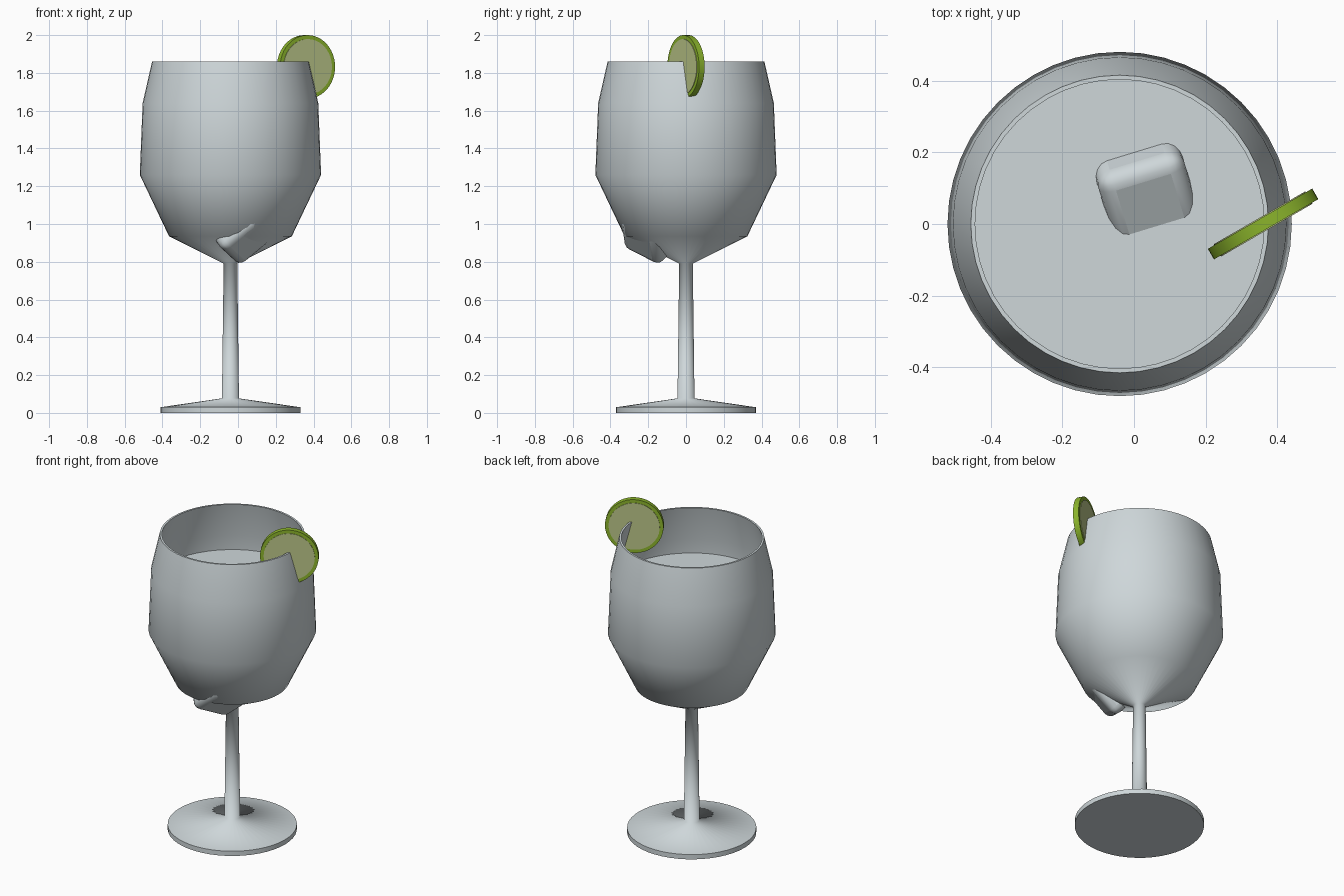
import bpy, bmesh, math
from mathutils import Matrix, Vector

if "Cube" in bpy.data.objects:
    bpy.data.objects.remove(bpy.data.objects["Cube"])

AXIS_X = -0.04   # the glass stands slightly left of centre


def material(name, color):
    m = bpy.data.materials.new(name)
    m.diffuse_color = (*color, 1)
    m.use_nodes = True
    m.node_tree.nodes["Principled BSDF"].inputs["Base Color"].default_value = m.diffuse_color
    return m


GLASS = material("pale_grey", (0.62, 0.68, 0.70))
RIND = material("lime_green", (0.26, 0.46, 0.025))
FLESH = material("pale_lime", (0.50, 0.57, 0.25))


def finish(name, bm, mat):
    mesh = bpy.data.meshes.new(name)
    bm.to_mesh(mesh)
    bm.free()
    mesh.materials.append(mat)
    obj = bpy.data.objects.new(name, mesh)
    bpy.context.collection.objects.link(obj)
    return obj


def lathe(name, profile, mat, sharp, segments=48):
    """Turn (radius, height) points about z; sharp(r, z) picks hard rings."""
    bm = bmesh.new()
    rings = []
    for i in range(segments):
        a = math.tau * i / segments
        rings.append([bm.verts.new((r * math.cos(a), r * math.sin(a), z)) for r, z in profile])
    for i in range(segments):
        a, b = rings[i], rings[(i + 1) % segments]
        for j in range(len(profile) - 1):
            bm.faces.new((a[j], b[j], b[j + 1], a[j + 1]))
    bmesh.ops.remove_doubles(bm, verts=bm.verts, dist=1e-5)
    bmesh.ops.recalc_face_normals(bm, faces=bm.faces)
    for f in bm.faces:
        f.smooth = True
    for e in bm.edges:
        p, q = (v.co for v in e.verts)
        if abs(p.z - q.z) < 1e-5 and abs(p.xy.length - q.xy.length) < 1e-5:
            e.smooth = not sharp(p.xy.length, p.z)
    obj = finish(name, bm, mat)
    obj.location.x = AXIS_X
    return obj


# Glass: foot, stem, outer bowl, rim and inner bowl in one profile
wall = 0.012
bowl = [(0.325, 0.935), (0.48, 1.26), (0.465, 1.64), (0.415, 1.86)]
inner = [(r - wall, z) for r, z in reversed(bowl)]
glass_profile = ([(0, 0), (0.37, 0), (0.37, 0.03), (0.045, 0.077), (0.036, 0.79)]
                 + bowl + inner + [(0.03, 0.815), (0, 0.81)])
lathe("wine_glass", glass_profile, GLASS,
      lambda r, z: z > 1.85 or (z < 0.05 and r > 0.3))

# Drink filling the bowl
lathe("drink", [(0, 0.83), (0.03, 0.83), (0.308, 0.945), (0.465, 1.26), (0.456, 1.55), (0, 1.55)],
      GLASS, lambda r, z: z > 1.5)


# Ice cubes with rounded edges
def ice_cube(name, location, rotation):
    bm = bmesh.new()
    bmesh.ops.create_cube(bm, size=0.25)
    obj = finish(name, bm, GLASS)
    obj.matrix_world = Matrix.Translation(location) @ rotation.to_4x4()
    bevel = obj.modifiers.new("rounding", 'BEVEL')
    bevel.width = 0.045
    bevel.segments = 4
    bpy.context.view_layer.objects.active = obj
    for o in bpy.context.selected_objects:
        o.select_set(False)
    obj.select_set(True)
    bpy.ops.object.shade_smooth_by_angle(angle=math.radians(35))


floating = Matrix.Rotation(math.radians(17), 3, 'Z') @ Matrix.Rotation(math.radians(28), 3, 'X')
ice_cube("floating_ice", (0.03, 0.105, 1.47), floating)

e3 = Vector((-0.44, -0.80, 0.41)).normalized()
e2 = e3.cross(Vector((0.77, -0.08, 0.63))).normalized()
e1 = e2.cross(e3)
ice_cube("sunken_ice", (0.0, -0.176, 0.976), Matrix((e3, e1, e2)).transposed())


# Lime slice on the rim: rind disc with a thin flesh plate on each face
def disc(name, radius, depth, offset, mat):
    bm = bmesh.new()
    bmesh.ops.create_cone(bm, cap_ends=True, segments=48, radius1=radius, radius2=radius, depth=depth)
    for f in bm.faces:
        f.smooth = len(f.verts) == 4
    for e in bm.edges:
        e.smooth = all(len(f.verts) == 4 for f in e.link_faces)
    obj = finish(name, bm, mat)
    turn = Matrix.Rotation(math.radians(30), 4, 'Z') @ Matrix.Rotation(math.radians(90), 4, 'X')
    obj.matrix_world = (Matrix.Translation((0.36, 0.0, 1.832)) @ turn
                        @ Matrix.Translation((0, 0, offset)))


disc("lime_rind", 0.168, 0.034, 0, RIND)
for side, sign in (("front", 1), ("back", -1)):
    disc("lime_flesh_" + side, 0.147, 0.006, sign * 0.017, FLESH)
